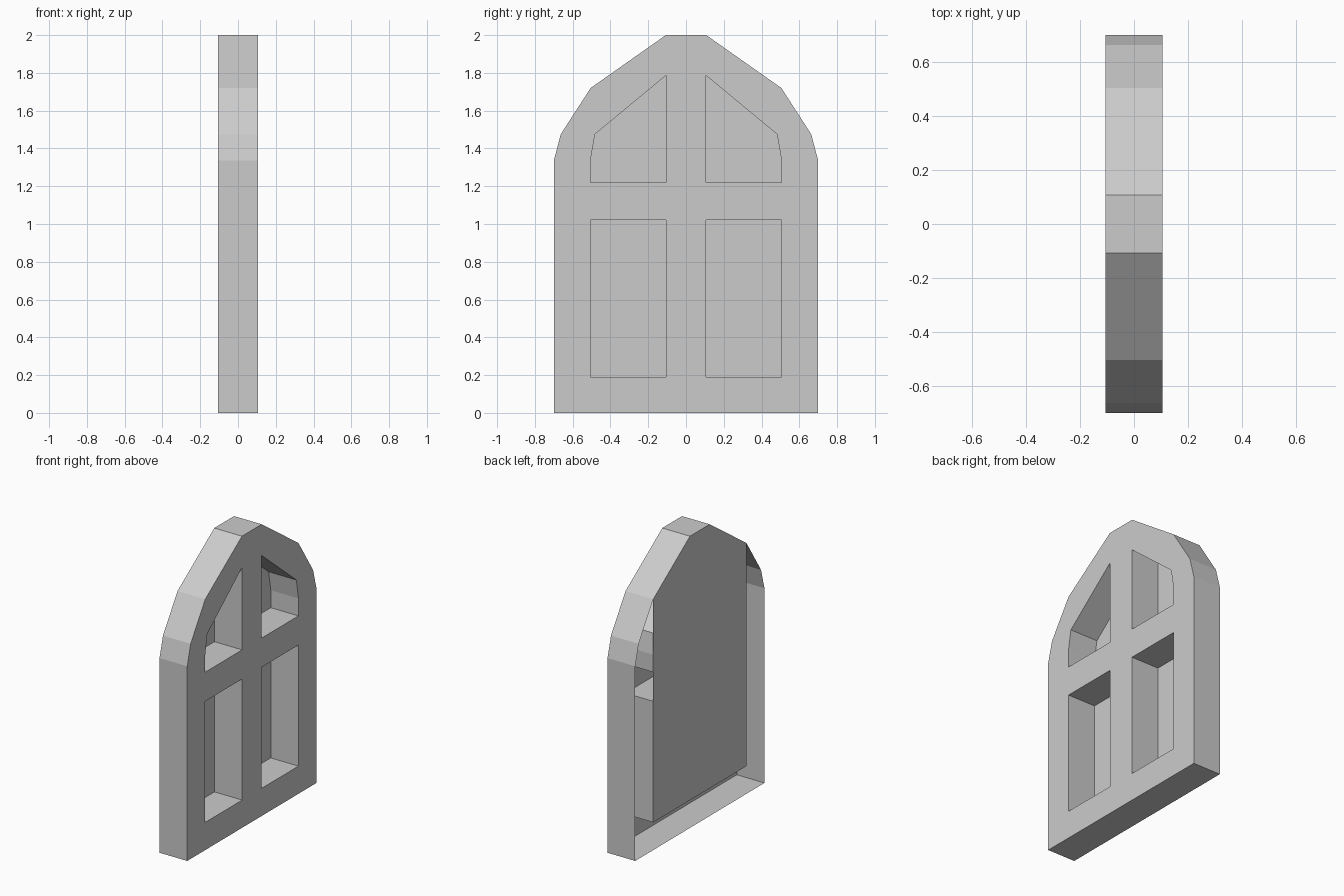
import bpy, bmesh
from mathutils import Vector

if "Cube" in bpy.data.objects:
    bpy.data.objects.remove(bpy.data.objects["Cube"])

FRONT, BACK = 0.105, -0.105   # the window face points to +x

# Half profiles in (y, z), counter-clockwise seen from +x
outline = [(0, 0), (.7, 0), (.7, 1.335), (.663, 1.475), (.505, 1.72), (.107, 2), (0, 2)]
lower_pane = [(.105, .19), (.505, .19), (.505, 1.02), (.105, 1.02)]
upper_pane = [(.105, 1.22), (.505, 1.22), (.505, 1.34), (.482, 1.475), (.105, 1.787)]
back_half = [(0, .19), (.505, .19), (.505, 1.72), (.107, 2), (0, 2)]


def at(x, pts):
    return [Vector((x, y, z)) for y, z in pts]


def wall(bm, pts, closed, inward):
    """Strip of quads joining the back plane to the front plane along a profile."""
    f, b = at(FRONT, pts), at(BACK, pts)
    for i in range(len(pts) if closed else len(pts) - 1):
        j = (i + 1) % len(pts)
        quad = [b[i], b[j], f[j], f[i]]
        bm.faces.new([bm.verts.new(v) for v in (quad[::-1] if inward else quad)])


def finish(name, bm):
    """Weld, make the object and mirror it across y = 0."""
    bmesh.ops.remove_doubles(bm, verts=bm.verts, dist=1e-4)
    me = bpy.data.meshes.new(name)
    bm.to_mesh(me)
    bm.free()
    ob = bpy.data.objects.new(name, me)
    bpy.context.collection.objects.link(ob)
    m = ob.modifiers.new("mirror", 'MIRROR')
    m.use_axis = (False, True, False)
    m.use_clip = True


# Frame: pierced front face
bm = bmesh.new()
edges = []
for loop in (outline, lower_pane, upper_pane):
    vs = [bm.verts.new(v) for v in at(FRONT, loop)]
    edges += [bm.edges.new((vs[i - 1], vs[i])) for i in range(len(vs))]
bmesh.ops.triangle_fill(bm, edges=edges, use_beauty=True, normal=(1, 0, 0))
for f in bm.faces:
    f.normal_update()
    if f.normal.x < 0:
        f.normal_flip()
bmesh.ops.dissolve_limit(bm, angle_limit=0.01, verts=bm.verts, edges=bm.edges)
# Frame: outer edge, open at the back
wall(bm, outline, False, False)
finish("window_frame", bm)

# Deep reveals around each pane opening
bm = bmesh.new()
for pane in (lower_pane, upper_pane):
    wall(bm, pane, True, True)
finish("pane_reveals", bm)

# Single sheet closing the panes at the back, short of the frame edge
bm = bmesh.new()
bm.faces.new([bm.verts.new(v) for v in at(BACK, back_half)][::-1])
finish("back_panel", bm)
